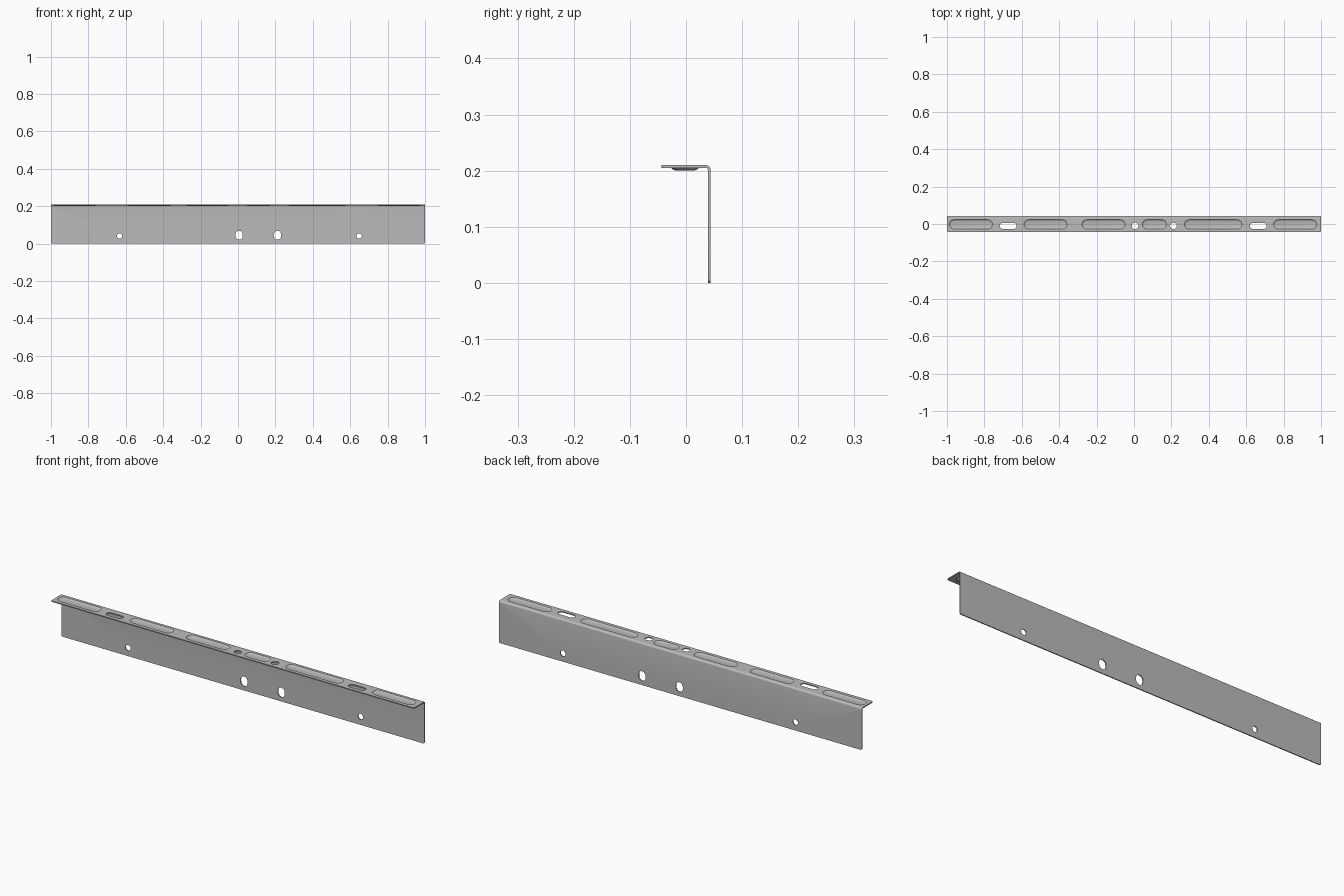
import bpy, bmesh
from math import pi, sin, cos
from mathutils import Vector

if "Cube" in bpy.data.objects:
    bpy.data.objects.remove(bpy.data.objects["Cube"])

steel = bpy.data.materials.new("grey_steel")
steel.use_nodes = True
GREY = (0.5, 0.5, 0.5, 1)
steel.diffuse_color = GREY
steel.node_tree.nodes["Principled BSDF"].inputs["Base Color"].default_value = GREY

# Sheet dimensions
FRONT, BACK, TOP, T = -0.044, 0.044, 0.21, 0.005
BEND = 0.009
SLOT_Y = -0.01
EMBOSS_Y, EMBOSS_R, DEPTH = -0.002, 0.025, 0.0045


def make_object(name, bm):
    bmesh.ops.recalc_face_normals(bm, faces=bm.faces)
    mesh = bpy.data.meshes.new(name)
    bm.to_mesh(mesh)
    bm.free()
    mesh.materials.append(steel)
    obj = bpy.data.objects.new(name, mesh)
    bpy.context.collection.objects.link(obj)
    return obj


def smooth(obj):
    bpy.ops.object.select_all(action='DESELECT')
    obj.select_set(True)
    bpy.context.view_layer.objects.active = obj
    bpy.ops.object.shade_smooth_by_angle(angle=pi / 6)


def stadium(half, r, n=12):
    """Rounded slot outline, long along the first axis."""
    pts = []
    for side in (1, -1):
        for i in range(n + 1):
            a = -pi / 2 + pi * i / n
            pts.append((side * (half + r * cos(a)), side * r * sin(a)))
    return pts


def ring(bm, pts, place):
    return [bm.verts.new(place(u, v)) for u, v in pts]


def bridge(bm, a, b):
    for i in range(len(a)):
        j = (i + 1) % len(a)
        bm.faces.new((a[i], a[j], b[j], b[i]))


def prism(bm, pts, place_a, place_b):
    a, b = ring(bm, pts, place_a), ring(bm, pts, place_b)
    bridge(bm, a, b)
    bm.faces.new(a)
    bm.faces.new(b)


def cut_top(bm, x, y, half, r):
    prism(bm, stadium(half, r),
          lambda u, v: (x + u, y + v, TOP - 0.03),
          lambda u, v: (x + u, y + v, TOP + 0.03))


def cut_wall(bm, x, z, half, r):
    prism(bm, stadium(half, r),
          lambda u, v: (x + v, BACK - 0.03, z + u),
          lambda u, v: (x + v, BACK + 0.03, z + u))


# Folded sheet: an L profile with a rounded bend
def arc(r):
    return [(BACK - BEND + r * sin(a), TOP - BEND + r * cos(a))
            for a in (pi / 2 * i / 8 for i in range(9))]


profile = ([(FRONT, TOP)] + arc(BEND) + [(BACK, 0), (BACK - T, 0)]
           + arc(BEND - T)[::-1] + [(FRONT, TOP - T)])
bm = bmesh.new()
prism(bm, profile, lambda y, z: (-1, y, z), lambda y, z: (1, y, z))

# Rounded free corners of the two legs
corners = []
for e in bm.edges:
    p, q = (v.co for v in e.verts)
    at_end = abs(p.x) > 0.99 and abs(p.x - q.x) < 1e-5
    wall_tip = p.z < 1e-5 and q.z < 1e-5
    flange_tip = p.y < FRONT + 1e-5 and q.y < FRONT + 1e-5
    if at_end and (wall_tip or flange_tip):
        corners.append(e)
bmesh.ops.bevel(bm, geom=corners, offset=0.008, segments=4, profile=0.5, affect='EDGES')
bracket = make_object("angle_bracket", bm)

# Holes and slots
embosses = [(-0.987, -0.757), (-0.588, -0.358), (-0.278, -0.048),
            (0.045, 0.174), (0.27, 0.577), (0.746, 0.976)]
bm = bmesh.new()
for x in (-0.672, 0.664):
    cut_top(bm, x, SLOT_Y, 0.029, 0.016)
for x in (0.006, 0.211):
    cut_top(bm, x, SLOT_Y, 0.001, 0.017)
    cut_wall(bm, x, 0.045, 0.005, 0.019)
for x in (-0.633, 0.648):
    cut_wall(bm, x, 0.041, 0.0005, 0.014)
for x0, x1 in embosses:
    cut_top(bm, (x0 + x1) / 2, EMBOSS_Y, (x1 - x0) / 2 - EMBOSS_R, EMBOSS_R)
cutter = make_object("hole_cutter", bm)
cutter.hide_render = True

smooth(bracket)
mod = bracket.modifiers.new("holes", 'BOOLEAN')
mod.operation, mod.solver, mod.object = 'DIFFERENCE', 'EXACT', cutter
bpy.ops.object.modifier_apply(modifier=mod.name)
bpy.data.objects.remove(cutter)
smooth(bracket)

# Pressed stiffening ribs: shallow dishes filling the rib openings
for k, (x0, x1) in enumerate(embosses):
    centre, half = (x0 + x1) / 2, (x1 - x0) / 2 - EMBOSS_R
    bm = bmesh.new()
    for base in (TOP, TOP - T):
        previous = None
        for inset, drop in ((0, 0), (0.002, 0.35), (0.005, 0.8), (0.008, 1)):
            loop = ring(bm, stadium(half, EMBOSS_R - inset),
                        lambda u, v: (centre + u, EMBOSS_Y + v, base - DEPTH * drop))
            if previous:
                bridge(bm, previous, loop)
            else:
                rim = loop
            previous = loop
        bm.faces.new(previous)
        if base == TOP:
            top_rim = rim
    bridge(bm, top_rim, rim)
    smooth(make_object(f"stiffening_rib_{k + 1}", bm))
